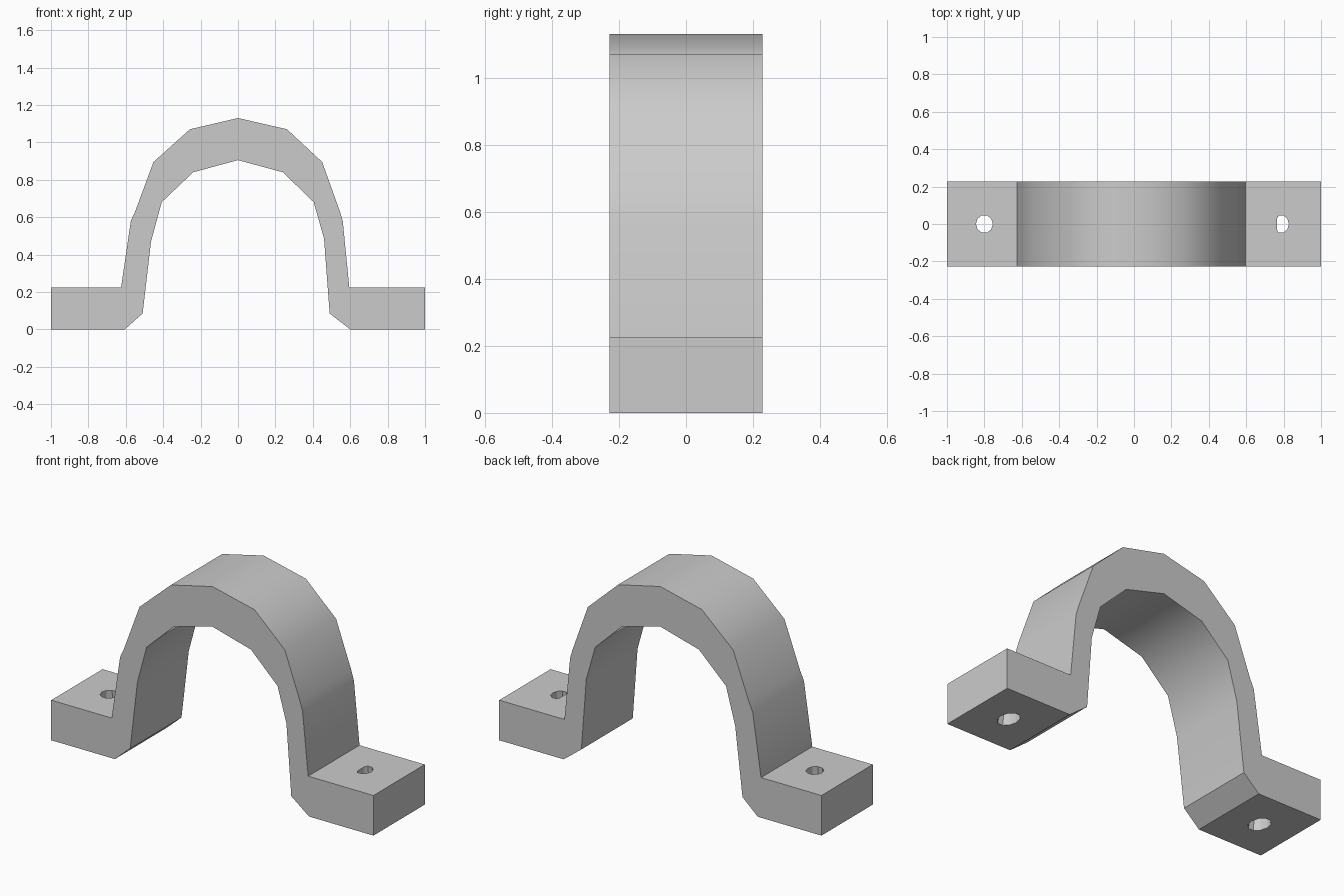
import bpy, bmesh
from math import cos, sin, pi, radians

cube = bpy.data.objects.get("Cube")
if cube:
    bpy.data.objects.remove(cube, do_unlink=True)

DEPTH = 0.455
FLANGE = 0.225

grey = bpy.data.materials.new("light_grey")
grey.use_nodes = True
colour = (0.6, 0.6, 0.6, 1)
grey.diffuse_color = colour
grey.node_tree.nodes["Principled BSDF"].inputs["Base Color"].default_value = colour


def loft(name, lower, upper):
    """Solid between two matching loops of 3D points."""
    bm = bmesh.new()
    a = [bm.verts.new(p) for p in lower]
    b = [bm.verts.new(p) for p in upper]
    bm.faces.new(a[::-1])
    bm.faces.new(b)
    for i in range(len(a)):
        j = (i + 1) % len(a)
        bm.faces.new((a[i], a[j], b[j], b[i]))
    bmesh.ops.recalc_face_normals(bm, faces=bm.faces)
    mesh = bpy.data.meshes.new(name)
    bm.to_mesh(mesh)
    bm.free()
    ob = bpy.data.objects.new(name, mesh)
    bpy.context.collection.objects.link(ob)
    return ob


def ellipse(cx, rx, ry, z, flat=-1.0, n=10):
    """Ellipse around (cx, 0), its -x side clipped flat where asked."""
    return [(cx + rx * max(flat, cos(2 * pi * i / n)), ry * sin(2 * pi * i / n), z)
            for i in range(n)]


# Strap cross-section: outer side left to right, then inner side back
outer = [(-1, 0), (-1, FLANGE), (-.625, FLANGE), (-.573, .58), (-.55, .63),
         (-.452, .895), (-.257, 1.07), (0, 1.13), (.262, 1.07), (.45, .895),
         (.545, .63), (.56, .58), (.595, FLANGE), (1, FLANGE), (1, 0)]
inner = [(.6, 0), (.49, .085), (.46, .485), (.405, .68), (.24, .84), (0, .905),
         (-.24, .84), (-.408, .68), (-.465, .47), (-.51, .085), (-.605, 0)]
profile = outer + inner
strap = loft("clamp_strap", [(x, -DEPTH / 2, z) for x, z in profile],
             [(x, DEPTH / 2, z) for x, z in profile])
strap.data.materials.append(grey)

# Tapered bolt holes, the left one with a flattened side
bpy.context.view_layer.objects.active = strap
strap.select_set(True)
for side, cx, rx, flat in (("right", -.8, .045, -1), ("left", .785, .042, -.5)):
    over = 0.01
    cutter = loft(side + "_bolt_hole_cutter", ellipse(side == "left" and .8 or cx, .05, .068, -over),
                  ellipse(cx, rx, .048, FLANGE + over, flat))
    cutter.hide_render = True
    cut = strap.modifiers.new(side + "_bolt_hole", 'BOOLEAN')
    cut.operation = 'DIFFERENCE'
    cut.solver = 'EXACT'
    cut.object = cutter
    bpy.ops.object.modifier_apply(modifier=cut.name)
    bpy.data.objects.remove(cutter, do_unlink=True)

# Soft bends, crisp side edges
bpy.ops.object.shade_smooth_by_angle(angle=radians(32))
